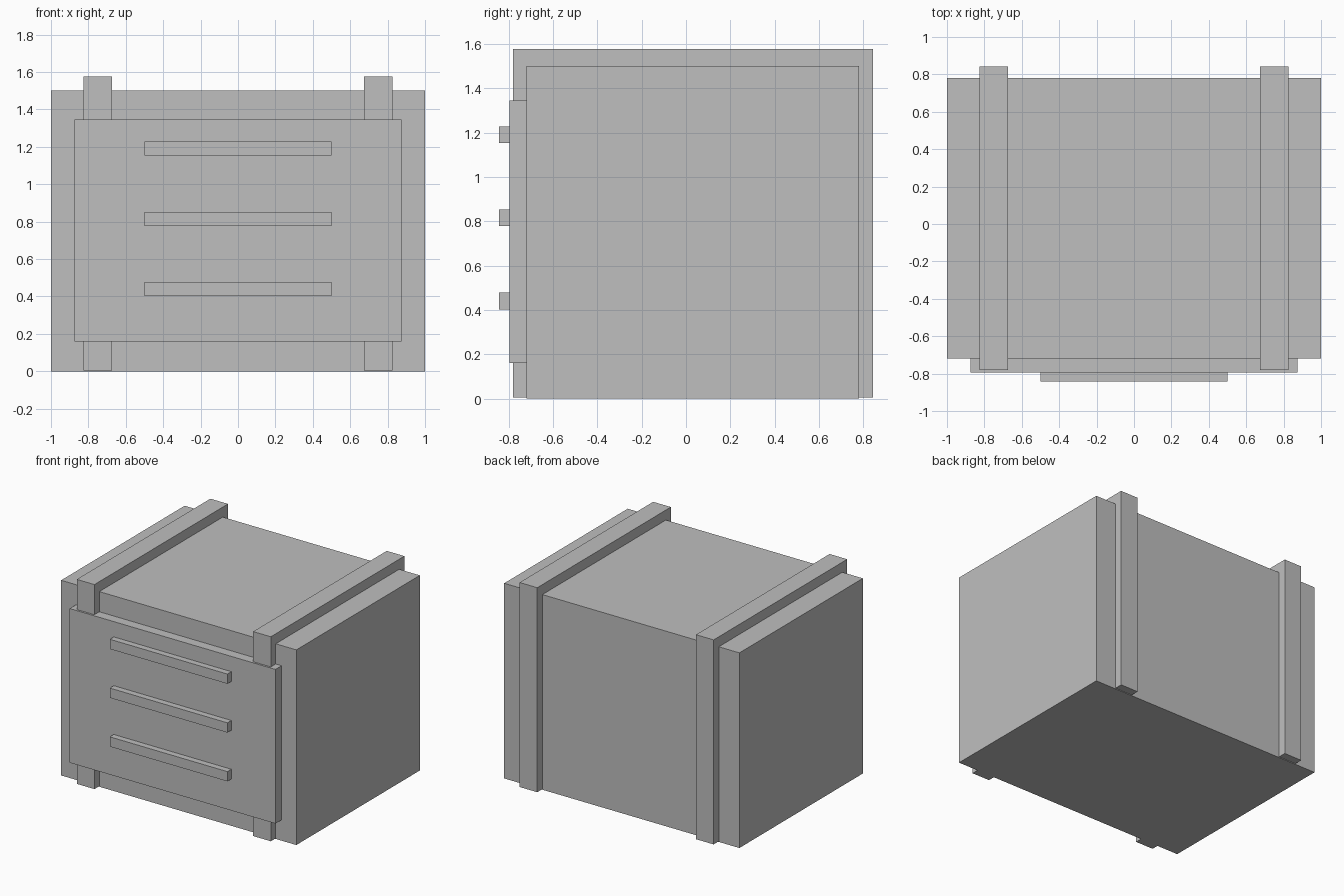
import bpy
from mathutils import Vector

cube = bpy.data.objects.get("Cube")
if cube:
    bpy.data.objects.remove(cube, do_unlink=True)

# Single flat grey
grey = bpy.data.materials.new("light_grey")
grey.use_nodes = True
colour = (0.52, 0.52, 0.52, 1)
grey.diffuse_color = colour
grey.node_tree.nodes["Principled BSDF"].inputs["Base Color"].default_value = colour


def box(name, low, high):
    """Add a box spanning two opposite corners."""
    low, high = Vector(low), Vector(high)
    bpy.ops.mesh.primitive_cube_add(size=1, location=(low + high) / 2)
    obj = bpy.context.object
    obj.name = name
    obj.scale = high - low
    bpy.ops.object.transform_apply(location=False, rotation=False, scale=True)
    obj.data.materials.append(grey)
    return obj


# Main crate body
box("crate_body", (-1, -0.72, 0), (1, 0.78, 1.5))

# Raised bands wrapping front, top and back
for side, x in (("left", 0.75), ("right", -0.75)):
    box(side + "_band", (x - 0.075, -0.78, 0.005), (x + 0.075, 0.843, 1.577))

# Front panel
box("front_panel", (-0.875, -0.795, 0.16), (0.875, -0.70, 1.345))

# Three horizontal slats on the panel
for i in range(3):
    z = 0.44 + i * 0.375
    box(f"panel_slat_{i + 1}", (-0.5, -0.843, z - 0.0375), (0.5, -0.78, z + 0.0375))
